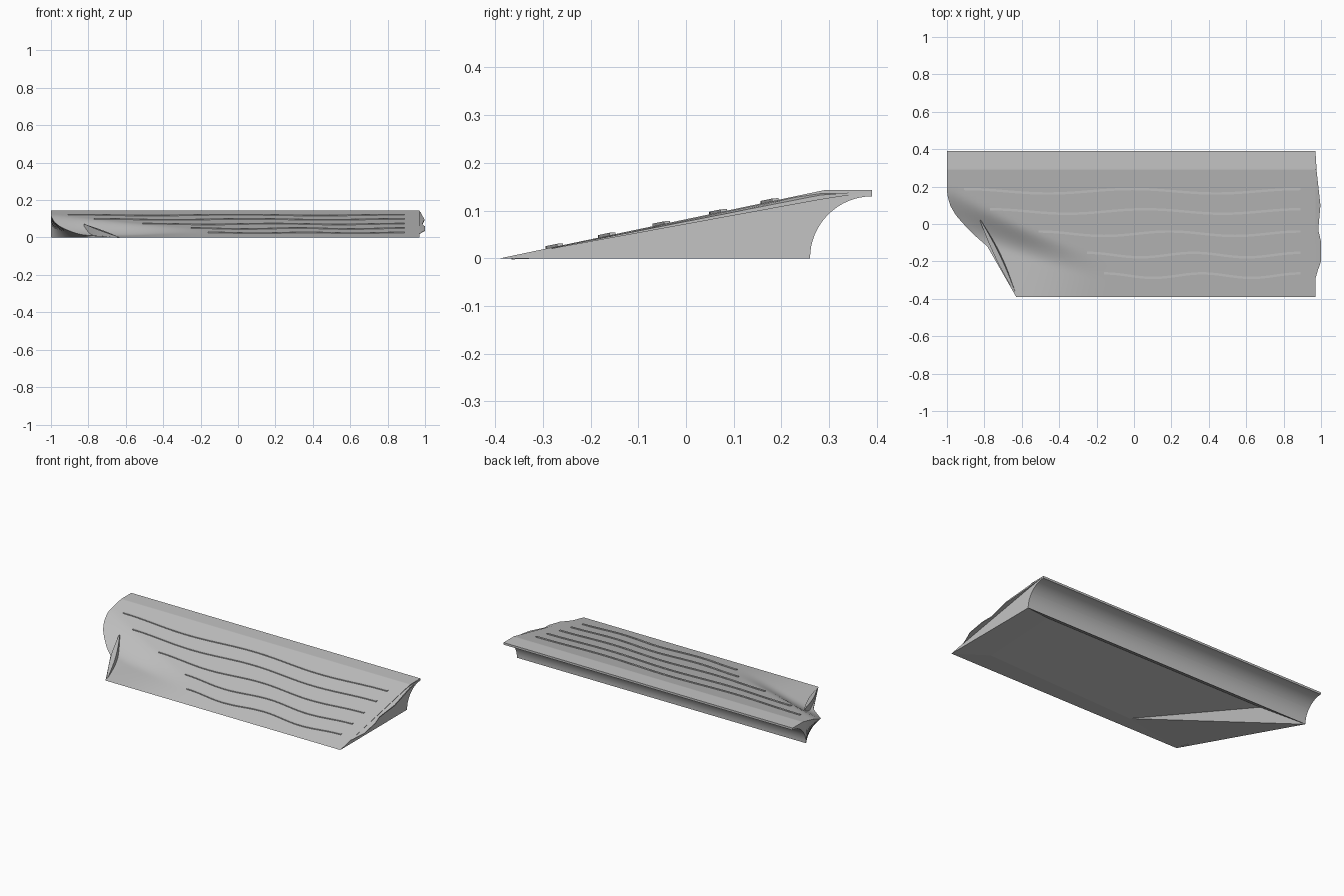
import bpy, bmesh, math

if "Cube" in bpy.data.objects:
    bpy.data.objects.remove(bpy.data.objects["Cube"])

grey = bpy.data.materials.new("stone_grey")
grey.diffuse_color = (0.55, 0.55, 0.55, 1)
grey.use_nodes = True
grey.node_tree.nodes["Principled BSDF"].inputs["Base Color"].default_value = grey.diffuse_color
SLOPE = 0.143 / 0.68
RIGHT = 0.97


def lerp_table(pts, v):
    for (a, fa), (b, fb) in zip(pts, pts[1:]):
        if v <= b:
            return fa + (fb - fa) * max(0, (v - a) / (b - a))
    return pts[-1][1]


def smooth(t):
    t = min(1, max(0, t))
    return t * t * (3 - 2 * t)


def left_edge(y):
    return lerp_table([(-.39, -.63), (-.12, -.784), (-.06, -.853), (0, -.912), (.05, -.955),
                       (.1, -.983), (.15, -.997), (.18, -1), (.39, -1)], y)


def left_foot(y):
    return max(-1, -.63 - .37 * (y + .39) / .65)


def base(y):
    return min(0.143, (y + 0.39) * SLOPE)


def top_z(x, y):
    # sloping face with a hollow near the left end
    toe = lerp_table([(-1, -.10), (-.8, -.11), (-.2, -.30)], x)
    join = lerp_table([(-1, .20), (-.8, .09), (-.6, -.01), (-.1, -.22)], x)
    s = smooth((join - y) / (join - toe)) * smooth((-.1 - x) / .55)
    return base(y) * (1 - 0.82 * s)


def finish(name, bm, angle=30):
    bmesh.ops.recalc_face_normals(bm, faces=bm.faces)
    me = bpy.data.meshes.new(name)
    bm.to_mesh(me)
    bm.free()
    me.materials.append(grey)
    ob = bpy.data.objects.new(name, me)
    bpy.context.collection.objects.link(ob)
    bpy.context.view_layer.objects.active = ob
    ob.select_set(True)
    bpy.ops.object.shade_smooth_by_angle(angle=math.radians(angle))
    ob.select_set(False)


def bridge(bm, a, b):
    for i in range(len(a) - 1):
        quad = list(dict.fromkeys((a[i], a[i + 1], b[i + 1], b[i])))
        if len(quad) > 2:
            bm.faces.new(quad)


def sweep(name, sections, angle=30):
    # closed bar through a row of matching cross-sections
    bm = bmesh.new()
    rows = [[bm.verts.new(p) for p in sec] for sec in sections]
    for a, b in zip(rows, rows[1:]):
        bridge(bm, a + a[:1], b + b[:1])
    bm.faces.new(rows[0])
    bm.faces.new(rows[-1])
    finish(name, bm, angle)


# wedge body: sloping top, end walls, scooped back
bm = bmesh.new()
ys = [-.39 + .65 * i / 36 for i in range(36)]
ys += [.39 - .13 * math.cos(math.pi / 2 * i / 16) for i in range(17)]
ys = sorted(ys + [0.29])
NX = 64
top, under = [], []
for y in ys:
    xl = left_edge(y)
    xs = [xl + (RIGHT - xl) * i / NX for i in range(NX + 1)]
    row = [bm.verts.new((x, y, top_z(x, y))) for x in xs]
    top.append(row)
    if y <= -.3899:
        under.append((row[0], row[-1]))
    else:
        z = 0 if y < .26 else math.sqrt(max(0, .13 ** 2 - (.39 - y) ** 2))
        under.append(tuple(bm.verts.new((x, y, z)) for x in (left_foot(y), RIGHT)))
for a, b in zip(top, top[1:]):
    bridge(bm, a, b)
bridge(bm, [r[0] for r in top], [u[0] for u in under])
bridge(bm, [r[-1] for r in top], [u[1] for u in under])
for i, y in enumerate(ys[:-1]):
    if y > .2599:
        bm.faces.new((under[i][0], under[i][1], under[i + 1][1], under[i + 1][0]))
bm.faces.new(top[-1] + [under[-1][1], under[-1][0]])
finish("wedge_body", bm)

# underside with a shallow sunken panel
bm = bmesh.new()
A, B, C, D, E, F, G, H = [bm.verts.new(p) for p in (
    (-1, .26, 0), (.97, .26, 0), (.97, -.39, 0), (-.63, -.39, 0),
    (-.77, .15, .07), (.74, .15, .07), (.79, -.27, .002), (-.23, -.31, .002))]
for f in ((A, E, F, B), (B, F, G, C), (E, H, G, F), (A, H, E), (A, D, H), (H, D, C, G)):
    bm.faces.new(f)
bmesh.ops.recalc_face_normals(bm, faces=bm.faces)
if sum(f.normal.z for f in bm.faces) > 0:
    bmesh.ops.reverse_faces(bm, faces=bm.faces)
me = bpy.data.meshes.new("underside")
bm.to_mesh(me)
bm.free()
me.materials.append(grey)
bpy.context.collection.objects.link(bpy.data.objects.new("underside", me))

# thin ragged lip along the right end
edge = [(.39, .97), (.28, .977), (.1, .997), (-.03, .985), (-.09, .999), (-.2, 1.0),
        (-.25, .982), (-.29, .971)]
secs = []
for y, x in edge:
    z = base(y) - .001
    chord = min(z - .002, .143 * (y + .39) / .78)
    secs.append(((.96, y, z), (x, y, (z + chord) / 2 + .001), (x, y, chord), (.96, y, chord)))
sweep("ragged_lip", secs, 20)

# wavy raised ridges
for n, (start, cy) in enumerate([(-.91, .175), (-.77, .067), (-.51, -.052),
                                 (-.25, -.166), (-.16, -.276)]):
    secs = []
    N, w = 60, .0065
    for i in range(N + 1):
        t = i / N
        x = start + (.89 - start) * t
        y = cy + .012 * math.cos(4 * math.pi * t)
        zt = top_z(x, y)
        secs.append(((x, y - w, zt - .002), (x, y - w, zt + .004),
                     (x, y + w, zt + .005), (x, y + w, zt)))
    sweep("wavy_ridge_%d" % (n + 1), secs)

# leaf-shaped fin along the cut left corner
secs = []
N = 16
for i in range(N + 1):
    t = i / N
    x, y = -.822 + .185 * t, .02 - .385 * t
    w = .002 + .010 * math.sin(math.pi * t)
    low = top_z(x, y) - .003
    high = max(low + .004, .070 * (1 - t) + .004)
    secs.append(((x - w, y - w * .5, low), (x - w, y - w * .5, high),
                 (x + w, y + w * .5, high - .003), (x + w * 1.5, y + w * .7, low)))
sweep("corner_fin", secs)
